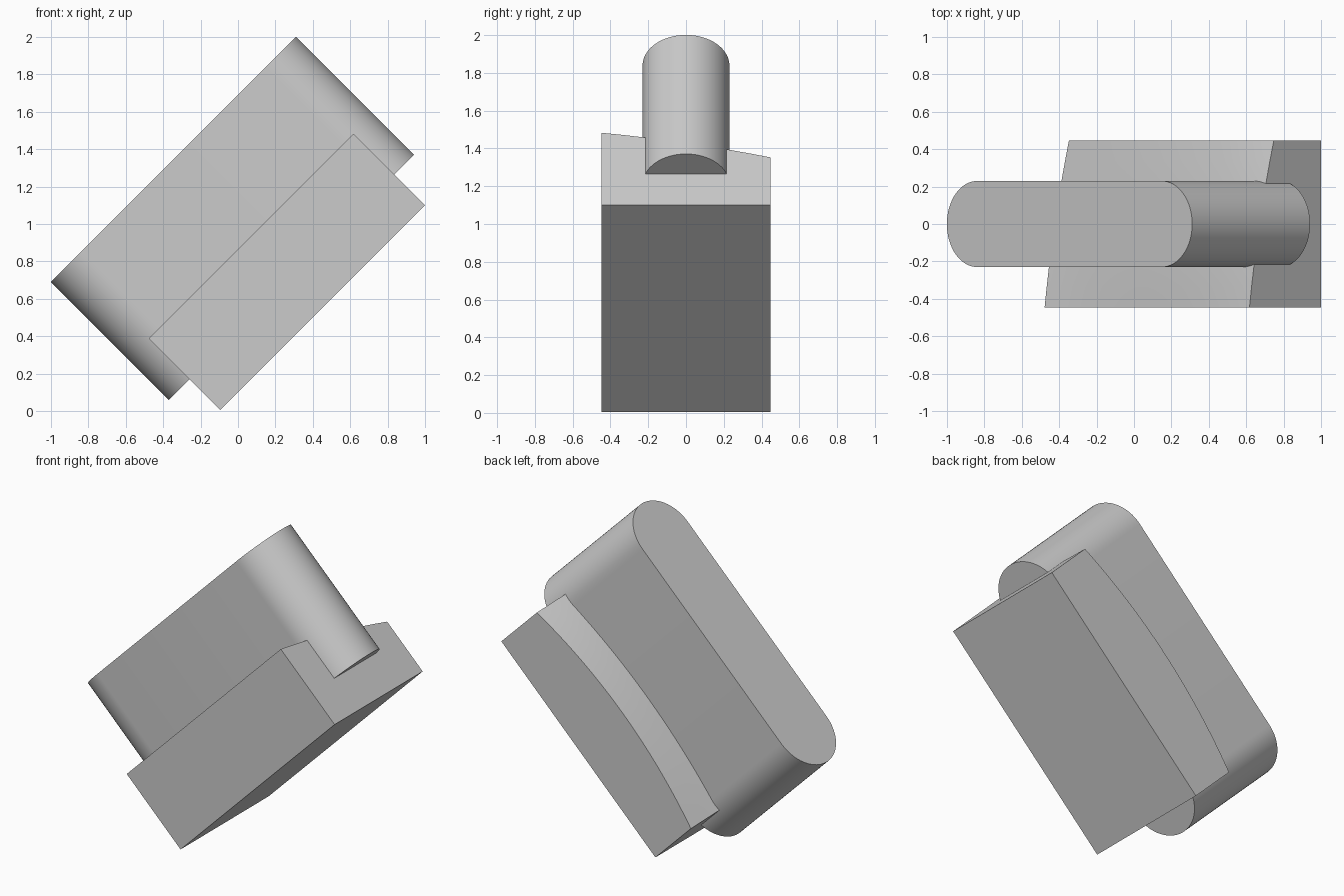
import bpy, bmesh, math
from mathutils import Matrix

cube = bpy.data.objects.get("Cube")
if cube:
    bpy.data.objects.remove(cube, do_unlink=True)

grey = bpy.data.materials.new("plain_grey")
grey.use_nodes = True
colour = (0.6, 0.6, 0.6, 1)
grey.diffuse_color = colour
grey.node_tree.nodes["Principled BSDF"].inputs["Base Color"].default_value = colour

# Both parts are modelled upright, then tipped by 45 degrees
TILT = Matrix.Rotation(math.radians(-45), 4, 'Y')


def loft(name, rings):
    """Join closed rings of points into a capped solid and tip it."""
    bm = bmesh.new()
    loops = [[bm.verts.new(p) for p in ring] for ring in rings]
    for a, b in zip(loops, loops[1:]):
        for i in range(len(a)):
            j = (i + 1) % len(a)
            bm.faces.new((a[i], a[j], b[j], b[i]))
    bm.faces.new(loops[0])
    bm.faces.new(loops[-1])
    bmesh.ops.recalc_face_normals(bm, faces=bm.faces)
    bm.transform(TILT)
    mesh = bpy.data.meshes.new(name)
    bm.to_mesh(mesh)
    bm.free()
    mesh.materials.append(grey)
    obj = bpy.data.objects.new(name, mesh)
    bpy.context.collection.objects.link(obj)
    bpy.ops.object.select_all(action='DESELECT')
    bpy.context.view_layer.objects.active = obj
    obj.select_set(True)
    bpy.ops.object.shade_smooth_by_angle(angle=math.radians(30))
    return obj


# Tall bar with rounded ends
START, END, RADIUS = -0.22, 1.635, 0.23
STEPS = 32


def stadium(z):
    ring = []
    for centre, turn in ((END - RADIUS, -0.5), (START + RADIUS, 0.5)):
        for i in range(STEPS + 1):
            a = math.pi * (turn + i / STEPS)
            ring.append((centre + RADIUS * math.cos(a), RADIUS * math.sin(a), z))
    return ring


loft("rounded_bar", [stadium(0.304), stadium(1.195)])

# Base block: its top slopes down to the back and crowns along the length
LEFT, RIGHT, BOTTOM, TOP, HALF = -0.064, 1.485, 0.071, 0.612, 0.447
DROP, CROWN = 0.184, 0.09
COLS, ROWS = 32, 8


def block_section(t):
    y = HALF * (2 * t - 1)
    ring = [(RIGHT, y, BOTTOM), (LEFT, y, BOTTOM)]
    for i in range(COLS + 1):
        s = i / COLS
        z = TOP - DROP * (0.65 * t + 0.35 * t * t) + CROWN * t * 4 * s * (1 - s)
        ring.append((LEFT + (RIGHT - LEFT) * s, y, z))
    return ring


loft("sloped_block", [block_section(r / ROWS) for r in range(ROWS + 1)])
